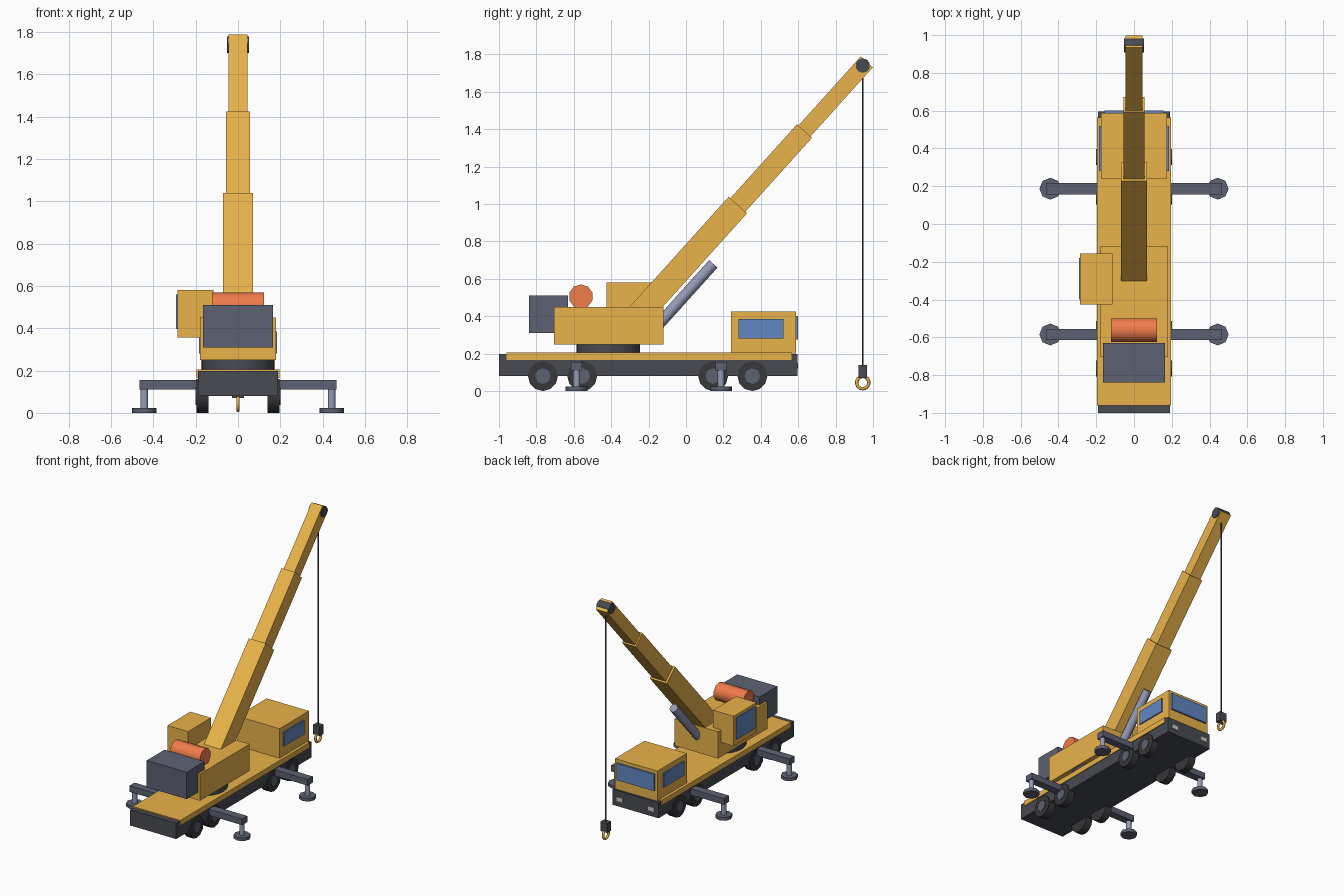
import bpy
import math
from mathutils import Vector

if "Cube" in bpy.data.objects:
    bpy.data.objects.remove(bpy.data.objects["Cube"])


def material(name, rgb):
    m = bpy.data.materials.new(name)
    m.diffuse_color = (*rgb, 1)
    m.use_nodes = True
    m.node_tree.nodes["Principled BSDF"].inputs["Base Color"].default_value = m.diffuse_color
    return m


YELLOW = material("yellow_paint", (0.82, 0.45, 0.07))
DARK = material("dark_grey", (0.065, 0.07, 0.085))
TYRE = material("tyre_rubber", (0.04, 0.04, 0.045))
STEEL = material("blue_grey", (0.11, 0.12, 0.17))
SILVER = material("silver", (0.30, 0.33, 0.47))
GLASS = material("glass", (0.12, 0.24, 0.55))
ORANGE = material("orange_drum", (0.87, 0.20, 0.07))
LAMP = material("lamp", (0.60, 0.60, 0.55))


def finish(name, mat):
    ob = bpy.context.object
    ob.name = name
    ob.data.materials.append(mat)
    return ob


def box(name, mat, x, y, z):
    """Box from (min, max) ranges."""
    mid = [(a + b) / 2 for a, b in (x, y, z)]
    bpy.ops.mesh.primitive_cube_add(size=1, location=mid)
    ob = finish(name, mat)
    ob.scale = [b - a for a, b in (x, y, z)]
    bpy.ops.object.transform_apply(location=False, rotation=False, scale=True)
    return ob


def rod(name, mat, a, b, r, sides=12):
    """Cylinder between two points."""
    a, b = Vector(a), Vector(b)
    d = b - a
    bpy.ops.mesh.primitive_cylinder_add(vertices=sides, radius=r, depth=d.length,
                                        location=(a + b) / 2)
    ob = finish(name, mat)
    ob.rotation_euler = d.to_track_quat('Z', 'Y').to_euler()
    bpy.ops.object.shade_smooth_by_angle(angle=math.radians(50))
    return ob


# Carrier: chassis, deck and headlights
box("chassis", DARK, (-0.19, 0.19), (-1.0, 0.595), (0.08, 0.197))
box("deck", YELLOW, (-0.196, 0.196), (-0.96, 0.565), (0.165, 0.205))
for s, side in ((-1, "left"), (1, "right")):
    box(side + "_headlight", LAMP, (s * 0.13 - 0.025, s * 0.13 + 0.025),
        (0.58, 0.60), (0.12, 0.15))

# Driving cab
box("driver_cab", YELLOW, (-0.175, 0.175), (0.24, 0.587), (0.20, 0.425))
box("windscreen", GLASS, (-0.155, 0.155), (0.57, 0.60), (0.275, 0.40))
box("cab_side_windows", GLASS, (-0.184, 0.184), (0.28, 0.52), (0.28, 0.385))

# Wheels with hubs
for i, y in enumerate((-0.765, -0.555, 0.145, 0.355)):
    for s, side in ((-1, "left"), (1, "right")):
        tag = f"{side}_{i + 1}"
        rod("wheel_" + tag, TYRE, (s * 0.14, y, 0.08), (s * 0.196, y, 0.08), 0.08)
        rod("hub_" + tag, STEEL, (s * 0.15, y, 0.08), (s * 0.202, y, 0.08), 0.042, 8)

# Outriggers
for tag, y in (("front", -0.585), ("rear", 0.187)):
    box(tag + "_outrigger_beam", STEEL, (-0.465, 0.465), (y - 0.03, y + 0.03), (0.11, 0.156))
    for s, side in ((-1, "left"), (1, "right")):
        x = s * 0.443
        rod(f"{tag}_{side}_jack", SILVER, (x, y, 0.02), (x, y, 0.12), 0.019, 10)
        rod(f"{tag}_{side}_foot", STEEL, (x, y, 0), (x, y, 0.024), 0.058, 8)

# Slewing upper works
rod("turntable", DARK, (0, -0.415, 0.20), (0, -0.415, 0.255), 0.17, 24)
box("upper_body", YELLOW, (-0.18, 0.18), (-0.705, -0.12), (0.25, 0.45))
box("counterweight", STEEL, (-0.165, 0.165), (-0.84, -0.63), (0.31, 0.51))
rod("winch_drum", ORANGE, (-0.122, -0.562, 0.505), (0.122, -0.562, 0.505), 0.065, 10)
box("operator_cab", YELLOW, (-0.285, -0.115), (-0.425, -0.155), (0.357, 0.58))
box("operator_window", GLASS, (-0.292, -0.27), (-0.40, -0.18), (0.397, 0.56))

# Telescopic boom: nested boxes along a tilted axis
ANGLE = math.radians(48)
PIVOT = Vector((0, -0.258, 0.40))
AXIS = Vector((0, math.cos(ANGLE), math.sin(ANGLE)))
for name, start, end, w, h in (("boom_base", 0, 0.80, 0.14, 0.132),
                               ("boom_middle", 0.70, 1.332, 0.112, 0.108),
                               ("boom_tip", 1.23, 1.83, 0.09, 0.087)):
    ob = box(name, YELLOW, (-w / 2, w / 2), (start, end), (-h / 2, h / 2))
    ob.location = PIVOT + AXIS * (start + end) / 2
    ob.rotation_euler.x = ANGLE

# Lifting cylinder under the boom
top = Vector((0, 0.146, 0.68))
rod("lift_cylinder", SILVER, top - AXIS * 0.46, top, 0.03, 12)

# Sheave, cable, hook block and hook ring
rod("tip_sheave", DARK, (-0.052, 0.945, 1.74), (0.052, 0.945, 1.74), 0.039, 10)
rod("cable", DARK, (0, 0.945, 0.13), (0, 0.945, 1.74), 0.005, 6)
box("hook_block", DARK, (-0.028, 0.028), (0.922, 0.968), (0.07, 0.14))
bpy.ops.mesh.primitive_torus_add(major_segments=14, minor_segments=6, major_radius=0.033,
                                 minor_radius=0.009, location=(0, 0.945, 0.045),
                                 rotation=(0, math.pi / 2, 0))
finish("hook_ring", YELLOW)
bpy.ops.object.shade_smooth()
